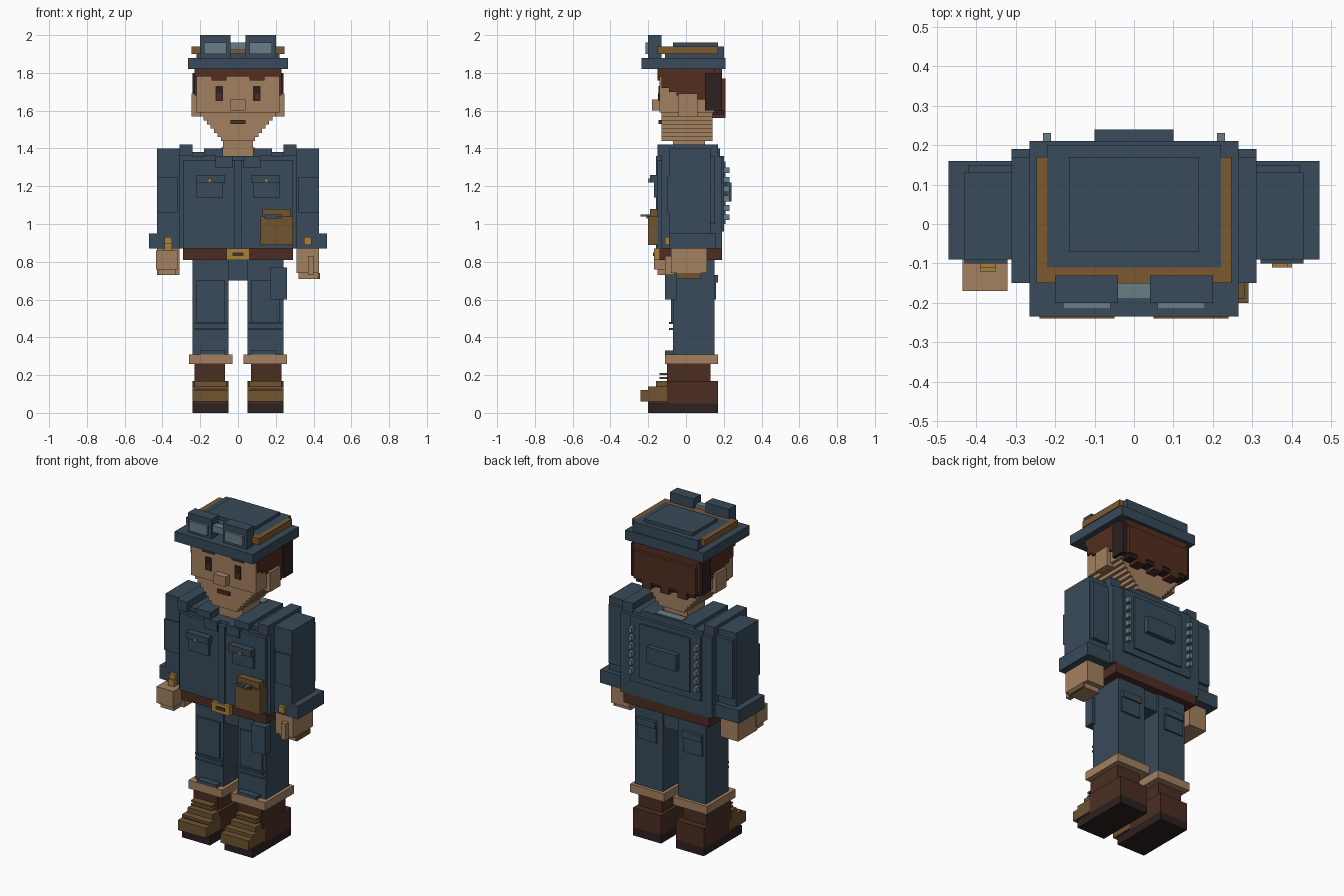
import bpy
import bmesh

cube = bpy.data.objects.get("Cube")
if cube:
    bpy.data.objects.remove(cube, do_unlink=True)


def material(name, *rgb):
    mat = bpy.data.materials.new(name)
    mat.use_nodes = True
    mat.diffuse_color = (*rgb, 1)
    shader = next(node for node in mat.node_tree.nodes if node.type == "BSDF_PRINCIPLED")
    shader.inputs["Base Color"].default_value = (*rgb, 1)
    return mat


blue = material("work blue", .04, .07, .1)
skin = material("tan skin", .37, .22, .12)
leather = material("dark leather", .07, .027, .016)
hair = material("brown hair", .085, .027, .014)
dark = material("near black brown", .026, .015, .015)
canvas = material("olive brown", .16, .09, .03)
brass = material("brass", .4, .22, .04)
strap = material("strap brown", .2, .1, .03)
glass = material("pale grey blue", .14, .21, .24)


def box(name, mat, x, y, z):
    """Block filling three (low, high) ranges; returns those ranges."""
    bm = bmesh.new()
    bmesh.ops.create_cube(bm, size=1)
    for vert in bm.verts:
        vert.co = [span[coord > 0] for coord, span in zip(vert.co, (x, y, z))]
    mesh = bpy.data.meshes.new(name)
    bm.to_mesh(mesh)
    bm.free()
    mesh.materials.append(mat)
    part = bpy.data.objects.new(name, mesh)
    bpy.context.collection.objects.link(part)
    return x, y, z


def pair(name, mat, x, y, z):
    """Mirrored left and right blocks."""
    near, far = x
    box("right_" + name, mat, (-far, -near), y, z)
    return box("left_" + name, mat, x, y, z)


def mid(name, mat, x, y, z):
    """Block centred on the model, x being its half width."""
    return box(name, mat, (-x, x), y, z)


def front(make, name, mat, base, x, z, thick=.02):
    """Plate standing out from the front of a base part."""
    face = base[1][0]
    return make(name, mat, x, (face - thick, face + .02), z)


def back(make, name, mat, base, x, z, thick=.02):
    """Plate standing out from the rear of a base part."""
    face = base[1][1]
    return make(name, mat, x, (face - .02, face + thick), z)


def above(make, name, mat, base, x, y, height):
    """Block resting on top of a base part."""
    top = base[2][1]
    return make(name, mat, x, y, (top, top + height))


# Boots
sole = pair("sole", dark, x=(.05, .24), y=(-.2, .17), z=(0, .05))
boot = above(pair, "boot", leather, sole, x=(.05, .24), y=(-.1, .17), height=.12)
shaft = above(pair, "boot_shaft", leather, boot, x=(.07, .23), y=(-.1, .13), height=.09)
vamp = front(pair, "boot_vamp", leather, boot, x=(.06, .23), z=(.05, .13), thick=.1)
front(pair, "toe_cap", canvas, vamp, x=(.05, .24), z=(.06, .12), thick=.04)
front(pair, "toe_top", canvas, boot, x=(.05, .24), z=(.06, .14), thick=.1)
front(pair, "boot_tongue", canvas, boot, x=(.06, .23), z=(.14, .17), thick=.06)
for lace, height in (("lower_lace", .18), ("upper_lace", .2)):
    front(pair, lace, canvas, shaft, x=(.08, .22), z=(height, height + .01), thick=.04)

# Trousers
cuff = above(pair, "trouser_cuff", skin, shaft, x=(.03, .26), y=(-.11, .17), height=.05)
leg = above(pair, "trouser_leg", blue, cuff, x=(.05, .24), y=(-.07, .15), height=.5)
mid("crotch", blue, x=.06, y=(-.06, .14), z=(.7, .83))
front(pair, "knee_patch", blue, leg, x=(.07, .22), z=(.48, .7), thick=.01)
front(pair, "shin_fold", blue, leg, x=(.07, .2), z=(.31, .33), thick=.04)
for fold in ("lower_knee_fold", "upper_knee_fold"):
    height = .44 if "lower" in fold else .47
    front(pair, fold, blue, leg, x=(.05, .23), z=(height, height + .01))
front(box, "thigh_pocket", blue, leg, x=(.17, .26), z=(.6, .77), thick=.04)
back(pair, "rear_pocket", blue, leg, x=(.09, .22), z=(.6, .7), thick=.01)
back(pair, "rear_pocket_flap", blue, leg, x=(.09, .22), z=(.69, .73))

# Belt
belt = mid("belt", leather, x=.29, y=(-.14, .19), z=(.81, .87))
buckle = front(mid, "buckle", brass, belt, x=.06, z=(.81, .87), thick=.03)
front(mid, "buckle_prong", leather, buckle, x=.03, z=(.83, .85), thick=.005)

# Jacket
jacket = above(mid, "jacket", blue, belt, x=.31, y=(-.13, .19), height=.49)
panel = front(pair, "jacket_panel", blue, jacket, x=(.02, .29), z=(.87, .134 * 10))
front(mid, "placket", blue, jacket, x=.02, z=(.87, 1.34), thick=.03)
yoke = back(mid, "back_panel", blue, jacket, x=.24, z=(.96, 1.36), thick=.01)
back(mid, "back_yoke", blue, yoke, x=.17, z=(1, 1.33), thick=.01)
back(mid, "back_patch", blue, yoke, x=.1, z=(1.12, 1.22), thick=.04)
for row in range(6):
    height = 1.02 + row * .05
    back(pair, "back_lace", glass, yoke, x=(.21, .23), z=(height, height + .03), thick=.03)

# Shoulders and collar
above(pair, "shoulder_strap", blue, jacket, x=(.24, .31), y=(-.15, .17), height=.06)
above(pair, "shoulder_yoke", blue, jacket, x=(.17, .24), y=(-.12, .18), height=.02)
above(pair, "collar", blue, jacket, x=(.08, .18), y=(-.15, .13), height=.04)
front(pair, "collar_tip", blue, panel, x=(.03, .12), z=(1.3, 1.36), thick=.01)
rear_collar = above(mid, "rear_collar", blue, jacket, x=.18, y=(.11, .18), height=.04)
above(mid, "collar_lining", glass, rear_collar, x=.09, y=(.12, .17), height=.005)

# Chest pockets and pouch
front(pair, "chest_pocket", blue, panel, x=(.08, .22), z=(1.14, 1.24))
flap = front(pair, "chest_flap", blue, panel, x=(.07, .22), z=(1.22, 1.26), thick=.04)
front(pair, "chest_button", brass, flap, x=(.14, .16), z=(1.22, 1.24), thick=.01)
pouch = front(box, "pouch", canvas, panel, x=(.12, .29), z=(.89, 1.04), thick=.05)
above(box, "pouch_top", canvas, pouch, x=(.13, .28), y=(-.19, -.14), height=.04)
front(box, "pouch_flap", blue, pouch, x=(.14, .23), z=(1.03, 1.05), thick=.01)
front(box, "pouch_clasp", canvas, pouch, x=(.2, .22), z=(1.04, 1.05), thick=.04)

# Sleeves
wrist = pair("sleeve_cuff", blue, x=(.3, .47), y=(-.09, .16), z=(.87, .95))
sleeve = above(pair, "sleeve", blue, wrist, x=(.3, .43), y=(-.09, .13), height=.45)
back(pair, "sleeve_back", blue, sleeve, x=(.3, .42), z=(1, 1.36))
front(pair, "elbow_pad", blue, sleeve, x=(.32, .43), z=(1.06, 1.25), thick=.01)
front(pair, "cuff_button", brass, wrist, x=(.35, .39), z=(.89, .93))

# Hands
left_hand = box("left_hand", skin, x=(.31, .43), y=(-.08, .11), z=(.74, .87))
box("left_fingers", skin, x=(.32, .42), y=(-.05, .08), z=(.71, .74))
front(box, "left_thumb", skin, left_hand, x=(.37, .4), z=(.73, .83), thick=.03)
box("left_glove_edge", canvas, x=(.42, .435), y=(-.05, .08), z=(.71, .74))
right_hand = box("right_hand", skin, x=(-.43, -.31), y=(-.08, .11), z=(.73, .87))
front(box, "right_fist", skin, right_hand, x=(-.435, -.32), z=(.76, .86), thick=.09)
front(box, "right_fingers", skin, right_hand, x=(-.42, -.33), z=(.73, .76), thick=.07)
front(box, "right_ring", brass, right_hand, x=(-.39, -.35), z=(.86, .9), thick=.04)

# Neck, stepped jaw and head
above(mid, "neck", skin, jacket, x=.08, y=(-.07, .1), height=.1)
head = mid("head", skin, x=.22, y=(-.14, .15), z=(1.59, 1.82))
steps = 7
for step in range(steps):
    height = 1.44 + step * .15 / steps
    half_width = .09 + step * .13 / steps
    mid("jaw_step", skin, half_width, y=(-.13, .14), z=(height, height + .15 / steps))
front(mid, "nose", skin, head, x=.04, z=(1.6, 1.66), thick=.04)
front(mid, "mouth", leather, head, x=.04, z=(1.53, 1.55), thick=.005)
pair("ear", skin, x=(.2, .245), y=(-.04, .06), z=(1.57, 1.69))

# Eyes and brows
eye = front(pair, "eye", dark, head, x=(.08, .12), z=(1.65, 1.73), thick=.006)
front(pair, "iris", hair, eye, x=(.09, .11), z=(1.66, 1.69), thick=.003)
front(pair, "brow", hair, head, x=(.06, .14), z=(1.76, 1.78), thick=.01)

# Hair
front(mid, "fringe", hair, head, x=.23, z=(1.78, 1.82), thick=.01)
for lock in range(4):
    start = -.13 + lock * .04
    pair("side_lock", hair, x=(.2, .23), y=(start, start + .04), z=(1.72 - lock * .02, 1.82))
pair("ear_hair", hair, x=(.2, .23), y=(.03, .15), z=(1.66, 1.82))
rear = back(mid, "rear_hair", hair, head, x=.22, z=(1.62, 1.82), thick=.04)
back(mid, "rear_hair_layer", hair, rear, x=.21, z=(1.6, 1.77))
pair("shaded_hair", dark, x=(.2, .24), y=(.1, .19), z=(1.6, 1.8))
back(mid, "nape", dark, head, x=.2, z=(1.58, 1.62), thick=.05)
for side in (-1, 0, 1):
    centre = side * .12
    back(box, "nape_lock", hair, head, x=(centre - .03, centre + .03), z=(1.56, 1.6), thick=.06)

# Cap
brim = above(mid, "cap_brim", blue, head, x=.265, y=(-.235, .21), height=.06)
crown = above(mid, "cap_crown", blue, brim, x=.22, y=(-.11, .2), height=.06)
above(mid, "cap_top", blue, crown, x=.165, y=(-.07, .17), height=.02)
pair("goggle_strap", strap, x=(.22, .247), y=(-.15, .17), z=(1.9, 1.94))
mid("front_strap", strap, x=.247, y=(-.15, -.11), z=(1.9, 1.94))

# Goggles
goggle = above(pair, "goggle", blue, brim, x=(.04, .2), y=(-.2, -.13), height=.12)
front(pair, "goggle_lens", glass, goggle, x=(.06, .18), z=(1.9, 1.96), thick=.015)
mid("goggle_bridge", glass, x=.04, y=(-.19, -.15), z=(1.92, 1.96))
